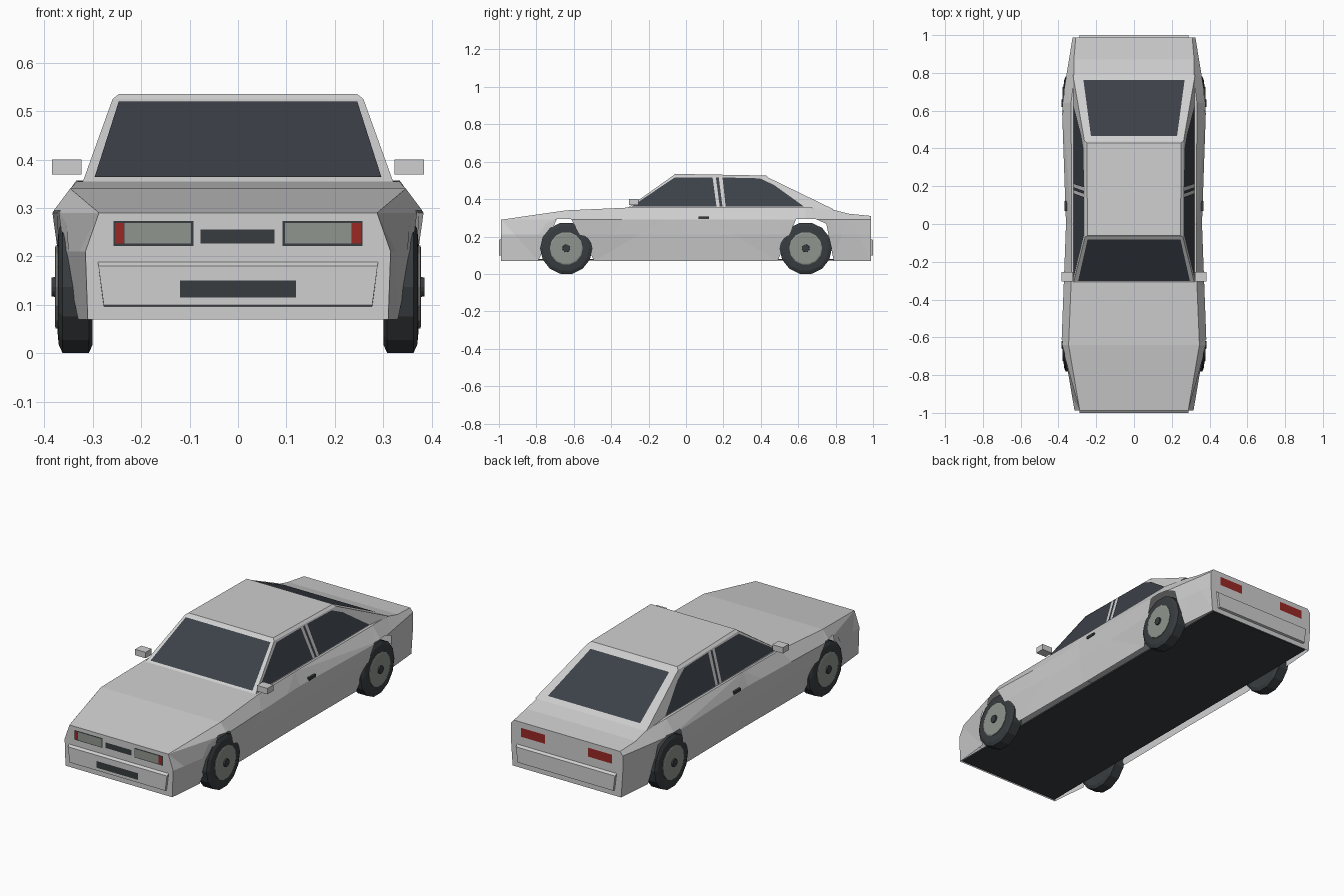
import bpy, bmesh, math
from mathutils import Vector

cube = bpy.data.objects.get("Cube")
if cube:
    bpy.data.objects.remove(cube, do_unlink=True)


def material(name, r, g, b):
    m = bpy.data.materials.new(name)
    m.use_nodes = True
    m.diffuse_color = (r, g, b, 1)
    m.node_tree.nodes["Principled BSDF"].inputs["Base Color"].default_value = (r, g, b, 1)
    return m


PAINT = material("silver_paint", .62, .62, .62)
GLASS = material("dark_glass", .045, .053, .065)
BLACK = material("black_rubber", .04, .046, .05)
LENS = material("grey_lens", .28, .30, .27)
RED = material("red_lens", .32, .022, .018)


def finish(bm, name, mat, recalc=True):
    if recalc:
        bmesh.ops.recalc_face_normals(bm, faces=bm.faces)
    me = bpy.data.meshes.new(name)
    bm.to_mesh(me)
    bm.free()
    me.materials.append(mat)
    ob = bpy.data.objects.new(name, me)
    bpy.context.collection.objects.link(ob)
    return ob


def box(name, lo, hi, mat):
    bm = bmesh.new()
    bmesh.ops.create_cube(bm, size=1)
    for v in bm.verts:
        v.co = [a + (b - a) * (c + .5) for a, b, c in zip(lo, hi, v.co)]
    return finish(bm, name, mat)


def plate(name, pts, out, mat, lift=.003):
    """Flat panel lifted off the surface towards the direction out."""
    bm = bmesh.new()
    f = bm.faces.new([bm.verts.new(p) for p in pts])
    f.normal_update()
    if f.normal.dot(Vector(out)) < 0:
        f.normal_flip()
    n = f.normal.copy()
    for v in bm.verts:
        v.co += n * lift
    return finish(bm, name, mat, False)


def end_plate(name, x0, x1, z0, z1, y, mat, lift=.003):
    pts = [(x0, y, z0), (x1, y, z0), (x1, y, z1), (x0, y, z1)]
    return plate(name, pts, (0, y, 0), mat, lift)


# Half width of the body at each length station and height line
END = .988
HEIGHTS = [.07, .21, .29, .355]
WIDTHS = {-END: [.31, .315, .287, .25], -.64: [.345, .374, .384, .335],
          0: [.34, .355, .36, .33], .64: [.345, .374, .382, .335],
          END: [.315, .325, .325, .27]}
STATIONS = list(WIDTHS)


def bracket(vals, v):
    i = max(k for k in range(len(vals) - 1) if k == 0 or vals[k] <= v)
    return i, (v - vals[i]) / (vals[i + 1] - vals[i])


def body_x(y, z):
    i, s = bracket(STATIONS, y)
    j, t = bracket(HEIGHTS, z)
    a, b = WIDTHS[STATIONS[i]], WIDTHS[STATIONS[i + 1]]
    return (1 - s) * ((1 - t) * a[j] + t * a[j + 1]) + s * ((1 - t) * b[j] + t * b[j + 1])


# Body shell: side panels with wheel arches, deck, and end walls
DECK = [(-END, .29), (-.64, .34), (-.3, .355), (0, .356), (.64, .357),
        (.78, .345), (.87, .322), (END, .31)]
ARCH = [(-.15, .07), (-.15, .21), (-.11, .268), (-.05, .295),
        (.05, .295), (.11, .268), (.15, .21), (.15, .07)]
outline = [(-END, .07)] + [(c + y, z) for c in (-.64, .64) for y, z in ARCH] + [(END, .07)]
outline += DECK[::-1]

bm = bmesh.new()
for side in (-1, 1):
    part = bmesh.new()
    part.faces.new([part.verts.new((0, y, z)) for y, z in outline])
    bmesh.ops.triangulate(part, faces=part.faces[:])
    cuts = [((0, y, 0), (0, 1, 0)) for y in STATIONS[1:-1]]
    cuts += [((0, 0, z), (0, 0, 1)) for z in HEIGHTS[1:3]]
    for co, no in cuts:
        bmesh.ops.bisect_plane(part, geom=part.verts[:] + part.edges[:] + part.faces[:],
                               plane_co=co, plane_no=no, dist=1e-5)
    for v in part.verts:
        v.co.x = side * body_x(v.co.y, v.co.z)
    tmp = bpy.data.meshes.new("side_panel")
    part.to_mesh(tmp)
    part.free()
    bm.from_mesh(tmp)
    bpy.data.meshes.remove(tmp)
for (y0, z0), (y1, z1) in zip(DECK, DECK[1:]):
    a, b = body_x(y0, z0), body_x(y1, z1)
    bm.faces.new([bm.verts.new(p) for p in
                  ((-a, y0, z0), (a, y0, z0), (b, y1, z1), (-b, y1, z1))])
for y, zs in ((-END, [.07, .21, .29]), (END, [.07, .21, .29, .31])):
    ring = [(body_x(y, z), y, z) for z in zs]
    ring += [(-x, y, z) for x, y, z in ring[::-1]]
    bm.faces.new([bm.verts.new(p) for p in ring])
bmesh.ops.remove_doubles(bm, verts=bm.verts, dist=1e-4)
finish(bm, "body_shell", PAINT)

# Floor pan
box("floor_pan", (-.3, -.98, .072), (.3, .98, .08), BLACK)

# Bumpers
for name, s in (("front", -1), ("rear", 1)):
    bm = bmesh.new()
    rings = []
    for x in (-1, 1):
        rings.append([bm.verts.new((x * w, s * y, z)) for y, z, w in
                      ((.98, .095, .277), (1, .1, .277), (1, .18, .288), (.98, .195, .29))])
    for r in rings:
        bm.faces.new(r)
    for i in range(4):
        k = (i + 1) % 4
        bm.faces.new((rings[0][i], rings[0][k], rings[1][k], rings[1][i]))
    finish(bm, name + "_bumper", PAINT)


# Cabin with a thin chamfered roof cap
def cabin_x(z):
    return .32 - (z - .355) * .36


bm = bmesh.new()
LEVELS = [(-.324, .345, .79, .345, 0), (-.07, .525, .44, .515, 0), (-.06, .535, .43, .526, .009)]
loops = []
for yf, zf, yr, zr, inset in LEVELS:
    a, b = cabin_x(zf) - inset, cabin_x(zr) - inset
    loops.append([bm.verts.new(p) for p in
                  ((-a, yf, zf), (a, yf, zf), (b, yr, zr), (-b, yr, zr))])
for lo, hi in zip(loops, loops[1:]):
    for i in range(4):
        k = (i + 1) % 4
        bm.faces.new((lo[i], lo[k], hi[k], hi[i]))
bm.faces.new(loops[0])
bm.faces.new(loops[-1])
finish(bm, "cabin", PAINT)


# Windscreen and rear window
def slope_glass(name, base, top, rows):
    (y0, z0), (y1, z1) = base, top
    pts = [(s * x, y0 + t * (y1 - y0), z0 + t * (z1 - z0))
           for (t, x), order in zip(rows, ((-1, 1), (1, -1))) for s in order]
    plate(name, pts, (0, y0 - y1, .1), GLASS)


slope_glass("windscreen", (-.324, .345), (-.07, .525), [(.09, .296), (.96, .246)])
slope_glass("rear_window", (.79, .345), (.44, .515), [(.08, .268), (.93, .228)])

# Side windows, headlights, tail lights, mirrors, handles
SIDE_GLASS = {"front_side_window": [(-.29, .36), (-.06, .515), (.142, .515), (.163, .36)],
              "pillar_strip": [(.18, .36), (.16, .515), (.175, .515), (.195, .36)],
              "rear_side_window": [(.212, .36), (.195, .515), (.395, .51), (.47, .475), (.63, .36)]}
for label, s in (("right", -1), ("left", 1)):
    for name, pts in SIDE_GLASS.items():
        plate(f"{label}_{name}", [(s * cabin_x(z), y, z) for y, z in pts], (s, 0, 0), GLASS)
    end_plate(label + "_headlight_frame", s * .092, s * .257, .222, .273, -END, BLACK)
    end_plate(label + "_headlight", s * .097, s * .234, .227, .269, -END, LENS, .006)
    end_plate(label + "_indicator", s * .235, s * .254, .227, .269, -END, RED, .006)
    end_plate(label + "_tail_light", s * .125, s * .265, .235, .282, END, RED)
    box(label + "_mirror", (s * .323, -.305, .369), (s * .384, -.255, .4), PAINT)
    box(label + "_door_handle", (s * .35, .068, .293), (s * .367, .122, .307), BLACK)

# Grille and number plate
end_plate("grille", -.077, .075, .227, .256, -END, BLACK)
end_plate("number_plate", -.12, .12, .115, .15, -1, BLACK, .001)


# Wheels
def lathe(name, profile, centre, side, mat, n=14):
    bm = bmesh.new()
    rings = []
    for x, r in profile:
        rings.append([bm.verts.new((side * x, centre[0] + r * math.sin(a), centre[1] - r * math.cos(a)))
                      for a in (2 * math.pi * (i + .5) / n for i in range(n))])
    for a, b in zip(rings, rings[1:]):
        for i in range(n):
            k = (i + 1) % n
            bm.faces.new((a[i], a[k], b[k], b[i]))
    bm.faces.new(rings[0])
    bm.faces.new(rings[-1])
    finish(bm, name, mat)


for end, y in (("front", -.64), ("rear", .64)):
    for label, s in (("right", -1), ("left", 1)):
        c = (y, .137)
        tag = f"{end}_{label}_"
        lathe(tag + "tyre", [(.302, .09), (.3, .122), (.308, .14), (.362, .14), (.37, .122), (.373, .09)],
              c, s, BLACK)
        lathe(tag + "rim", [(.35, .088), (.376, .088), (.378, .082)], c, s, LENS)
        lathe(tag + "hub", [(.37, .022), (.385, .02)], c, s, BLACK)
